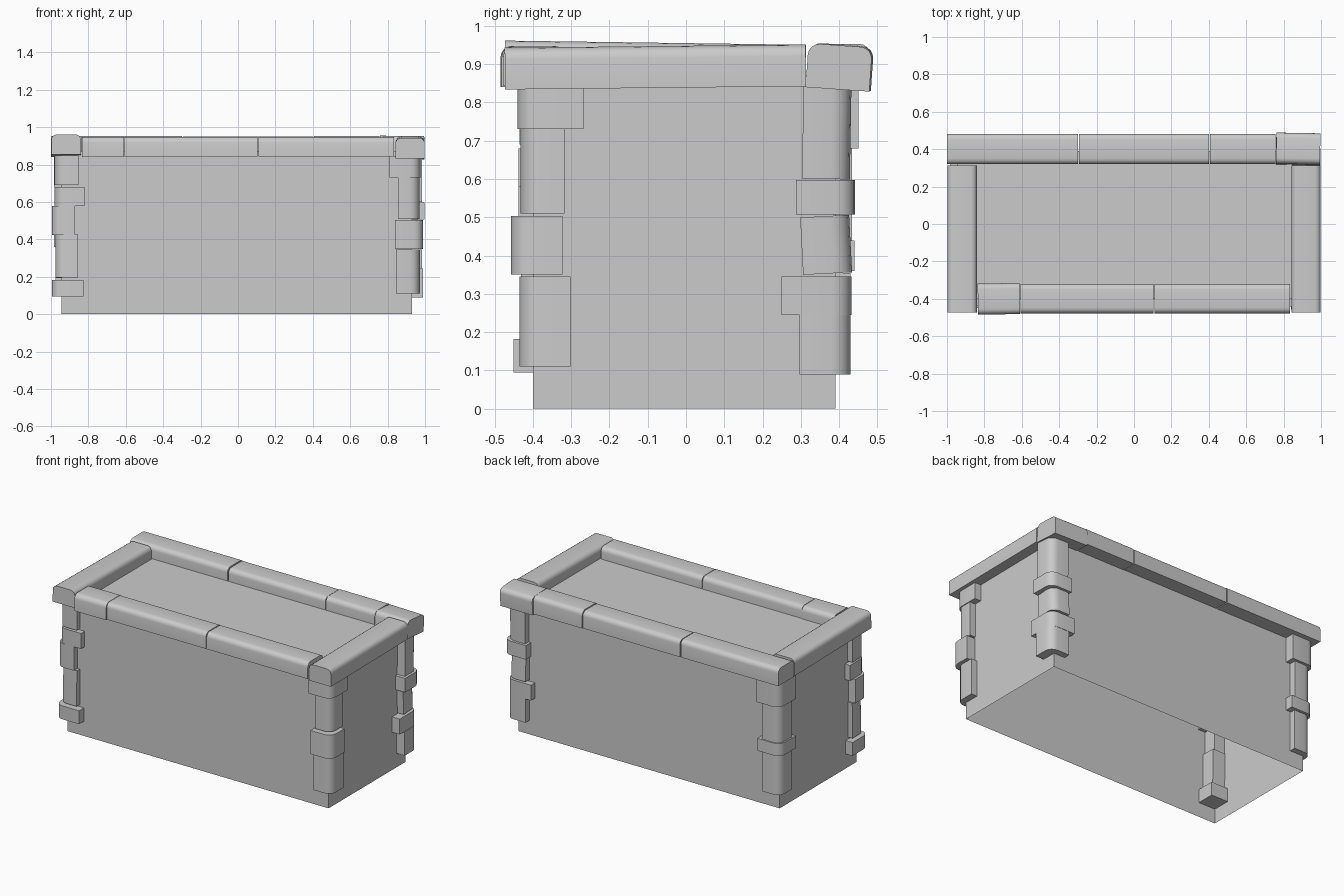
import bpy, bmesh, math
from mathutils import Matrix, Vector

cube = bpy.data.objects.get("Cube")
if cube:
    bpy.data.objects.remove(cube, do_unlink=True)

grey = bpy.data.materials.new("stone grey")
grey.use_nodes = True
colour = (0.6, 0.6, 0.6, 1)
grey.diffuse_color = colour
grey.node_tree.nodes["Principled BSDF"].inputs["Base Color"].default_value = colour


def block(name, x, y, z, tilt=(0, 0, 0), rounded=None, radius=0.03, open_bottom=False):
    """Box between the given ranges; rounded(edge) picks the edges to soften."""
    bm = bmesh.new()
    bmesh.ops.create_cube(bm, size=1)
    size = Vector((x[1] - x[0], y[1] - y[0], z[1] - z[0]))
    bmesh.ops.scale(bm, vec=size, verts=bm.verts)
    if open_bottom:
        bm.normal_update()
        low = [f for f in bm.faces if f.normal.z < -0.5]
        bmesh.ops.delete(bm, geom=low, context='FACES_ONLY')
    if rounded:
        edges = [e for e in bm.edges if rounded(e)]
        bmesh.ops.bevel(bm, geom=edges, offset=radius, segments=4, profile=0.5, affect='EDGES')
    for axis, angle in zip("XYZ", tilt):
        bmesh.ops.rotate(bm, verts=bm.verts, matrix=Matrix.Rotation(math.radians(angle), 3, axis))
    mesh = bpy.data.meshes.new(name)
    bm.to_mesh(mesh)
    bm.free()
    mesh.materials.append(grey)
    obj = bpy.data.objects.new(name, mesh)
    obj.location = (sum(x) / 2, sum(y) / 2, sum(z) / 2)
    bpy.context.collection.objects.link(obj)
    if rounded:
        bpy.ops.object.select_all(action='DESELECT')
        obj.select_set(True)
        bpy.context.view_layer.objects.active = obj
        bpy.ops.object.shade_smooth_by_angle(angle=math.radians(40))


def direction(edge):
    return (edge.verts[1].co - edge.verts[0].co).normalized()


def centre(edge):
    return (edge.verts[0].co + edge.verts[1].co) / 2


# Plain body, open underneath
block("body", (-0.945, 0.93), (-0.4, 0.39), (0, 0.87), open_bottom=True)

# Coping stones round the rim, rounded along their upper long edges
long_x = lambda e: abs(direction(e).x) > 0.9 and centre(e).z > 0
long_y = lambda e: abs(direction(e).y) > 0.9 and centre(e).z > 0
front, back = (-0.478, -0.32), (0.32, 0.482)
block("front_coping_1", (-0.835, -0.61), (-0.483, -0.317), (0.84, 0.948), (0, 0, 0.8), long_x)
block("front_coping_2", (-0.607, 0.105), front, (0.843, 0.948), rounded=long_x)
block("front_coping_3", (0.11, 0.835), front, (0.843, 0.947), rounded=long_x)
block("back_coping_1", (-1, -0.3), back, (0.842, 0.953), rounded=long_x)
block("back_coping_2", (-0.293, 0.402), back, (0.842, 0.95), rounded=long_x)
block("back_coping_3", (0.407, 0.757), back, (0.84, 0.953), rounded=long_x)
block("back_coping_4", (0.76, 0.995), (0.318, 0.485), (0.835, 0.95), (-4, 0.5, -1), long_x)
block("left_coping", (0.842, 0.998), (-0.473, 0.313), (0.838, 0.947), (0.6, 0, 0), long_y)
block("right_coping", (-0.998, -0.84), (-0.473, 0.313), (0.848, 0.956), (-0.8, 0, 0), long_y)


# Corner stones: (outer x, inner x, outer y, inner y, bottom, top, tilt)
corners = {
    "front_left": (1, -1, [
        (0.972, 0.845, 0.435, 0.302, 0.11, 0.345, 0),
        (0.99, 0.84, 0.457, 0.322, 0.35, 0.503, 0),
        (0.97, 0.855, 0.432, 0.317, 0.51, 0.73, 0),
        (0.975, 0.81, 0.44, 0.268, 0.73, 0.845, 0)]),
    "front_right": (-1, -1, [
        (0.995, 0.825, 0.45, 0.285, 0.095, 0.182, 0),
        (0.977, 0.855, 0.432, 0.31, 0.195, 0.425, 1),
        (0.995, 0.872, 0.437, 0.315, 0.425, 0.58, 0),
        (0.98, 0.82, 0.437, 0.28, 0.58, 0.68, 0),
        (0.98, 0.852, 0.435, 0.305, 0.69, 0.85, 0)]),
    "back_left": (1, 1, [
        (0.988, 0.85, 0.43, 0.297, 0.09, 0.245, 0),
        (0.985, 0.81, 0.432, 0.25, 0.245, 0.345, 0),
        (0.975, 0.85, 0.43, 0.302, 0.353, 0.503, -3),
        (0.998, 0.84, 0.442, 0.287, 0.507, 0.598, 0),
        (0.985, 0.855, 0.43, 0.305, 0.6, 0.845, 1)]),
    "back_right": (-1, 1, [
        (0.975, 0.85, 0.43, 0.305, 0.1, 0.355, 0),
        (0.985, 0.82, 0.44, 0.28, 0.36, 0.44, 0),
        (0.975, 0.85, 0.433, 0.305, 0.44, 0.68, 0),
        (0.985, 0.82, 0.45, 0.28, 0.68, 0.85, 0)]),
}
for corner, (sx, sy, stones) in corners.items():
    # Only the upright edge facing away from the body is rounded
    outer = lambda e: abs(direction(e).z) > 0.9 and centre(e).x * sx > 0 and centre(e).y * sy > 0
    for i, (xo, xi, yo, yi, low, top, tilt) in enumerate(stones, 1):
        block(f"{corner}_corner_stone_{i}", sorted((sx * xo, sx * xi)), sorted((sy * yo, sy * yi)),
              (low, top), (-tilt, 0, 0), outer, 0.05)
